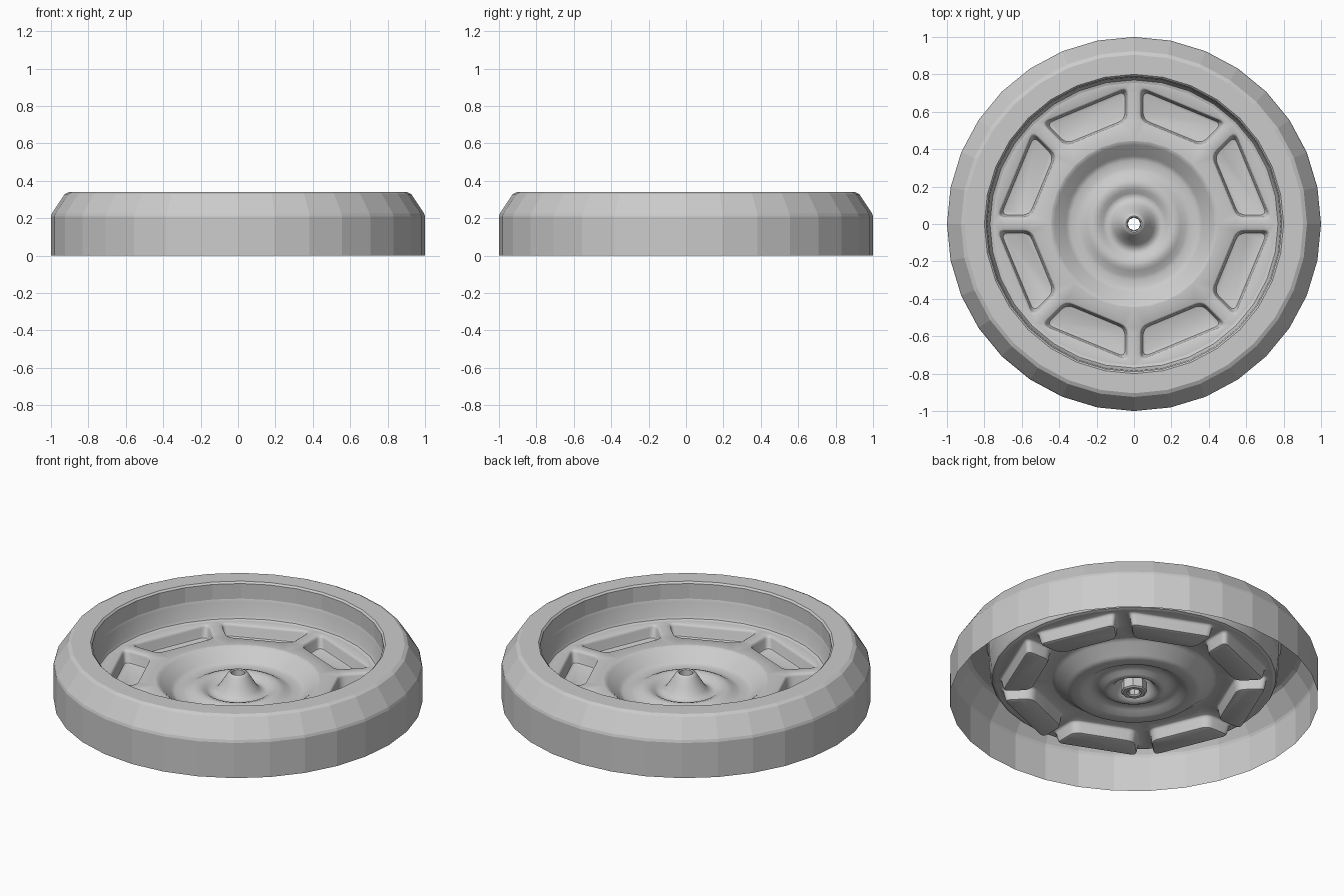
import bpy, bmesh, math
from math import sin, cos, tan, pi, radians

if "Cube" in bpy.data.objects:
    bpy.data.objects.remove(bpy.data.objects["Cube"])

SEG = 32


def finish(name, bm, angle=None):
    bmesh.ops.remove_doubles(bm, verts=bm.verts, dist=0.0005)
    bmesh.ops.recalc_face_normals(bm, faces=bm.faces)
    top = max(bm.faces, key=lambda f: f.calc_center_median().z * abs(f.normal.z))
    if top.normal.z < 0:
        bmesh.ops.reverse_faces(bm, faces=bm.faces)
    me = bpy.data.meshes.new(name)
    bm.to_mesh(me)
    bm.free()
    ob = bpy.data.objects.new(name, me)
    bpy.context.collection.objects.link(ob)
    if angle:
        bpy.ops.object.select_all(action='DESELECT')
        bpy.context.view_layer.objects.active = ob
        ob.select_set(True)
        bpy.ops.object.shade_smooth_by_angle(angle=radians(angle))
    return ob


def bridge(bm, a, b):
    n = len(a)
    for i in range(n):
        j = (i + 1) % n
        bm.faces.new((a[i], a[j], b[j], b[i]))


def lathe(name, profile, seg=SEG, angle=None, closed=False):
    bm = bmesh.new()
    rings = [[bm.verts.new((r * cos(2 * pi * i / seg), r * sin(2 * pi * i / seg), z))
              for i in range(seg)] for r, z in profile]
    for a, b in zip(rings, rings[1:] + (rings[:1] if closed else [])):
        if a is not b:
            bridge(bm, a, b)
    return finish(name, bm, angle)


# Outer tyre shell, open underneath
lathe("tyre", [(1, 0), (1, .21), (.995, .225), (.925, .33), (.905, .34), (.80, .34),
               (.79, .33), (.79, .24)])

# Lip stepping from the tyre down to the wheel face
lathe("rim_lip", [(.79, .24), (.785, .225), (.778, .145), (.77, .13), (.755, .125)], angle=35)


def pocket_loop(inset, z, angle, radius):
    """Rounded trapezoid between two spokes."""
    ui, uo, w = .515 + inset, .695 - inset, .028 + inset
    side = lambda u: u * tan(pi / 8) - w / cos(pi / 8)
    quad = [(ui, -side(ui)), (uo, -side(uo)), (uo, side(uo)), (ui, side(ui))]
    pts = []
    for k in range(4):
        p, c, n = quad[k - 1], quad[k], quad[(k + 1) % 4]

        def toward(q):
            d = math.dist(c, q)
            return [c[i] + (q[i] - c[i]) / d * radius for i in (0, 1)]
        a, b = toward(p), toward(n)
        for s in range(5):
            t = s / 4
            pts.append([(1 - t) ** 2 * a[i] + 2 * t * (1 - t) * c[i] + t * t * b[i] for i in (0, 1)])
    return [(u * cos(angle) - v * sin(angle), u * sin(angle) + v * cos(angle), z) for u, v in pts]


# Wheel face: flat ring with eight pressed pockets
bm = bmesh.new()
Z = .125
edges = []


def closed_edges(verts):
    return [bm.edges.new((verts[i], verts[(i + 1) % len(verts)])) for i in range(len(verts))]


for r in (.755, .445):
    edges += closed_edges([bm.verts.new((r * cos(2 * pi * i / SEG), r * sin(2 * pi * i / SEG), Z))
                           for i in range(SEG)])
pockets = []
for k in range(8):
    ang = pi / 8 + k * pi / 4
    loop = [bm.verts.new(p) for p in pocket_loop(0, Z, ang, .045)]
    edges += closed_edges(loop)
    pockets.append((ang, loop))
bmesh.ops.triangle_fill(bm, use_beauty=True, use_dissolve=False, edges=edges)
for ang, loop in pockets:
    last = loop
    for inset, z in ((.006, Z - .004), (.010, Z - .014), (.016, .068), (.020, .058), (.028, .054)):
        ring = [bm.verts.new(p) for p in pocket_loop(inset, z, ang, .04)]
        bridge(bm, last, ring)
        last = ring
    bm.faces.new(last)
finish("wheel_face", bm, 35)

# Dished hub with a raised ring and a central cone
lathe("hub", [(.445, .125), (.435, .122), (.425, .115), (.365, .065), (.355, .057), (.34, .052),
              (.30, .050), (.28, .054), (.25, .072), (.23, .080), (.21, .082), (.185, .074),
              (.165, .060), (.15, .054), (.13, .058), (.11, .075), (.085, .115), (.06, .155),
              (.052, .166), (.043, .17), (.036, .166), (.034, .10)], angle=35)

# Octagonal axle socket inside the cone
lathe("axle_socket", [(.034, .10), (.072, .10), (.072, .045), (.062, .038), (.042, .038), (.034, .045)],
      seg=8, closed=True)
